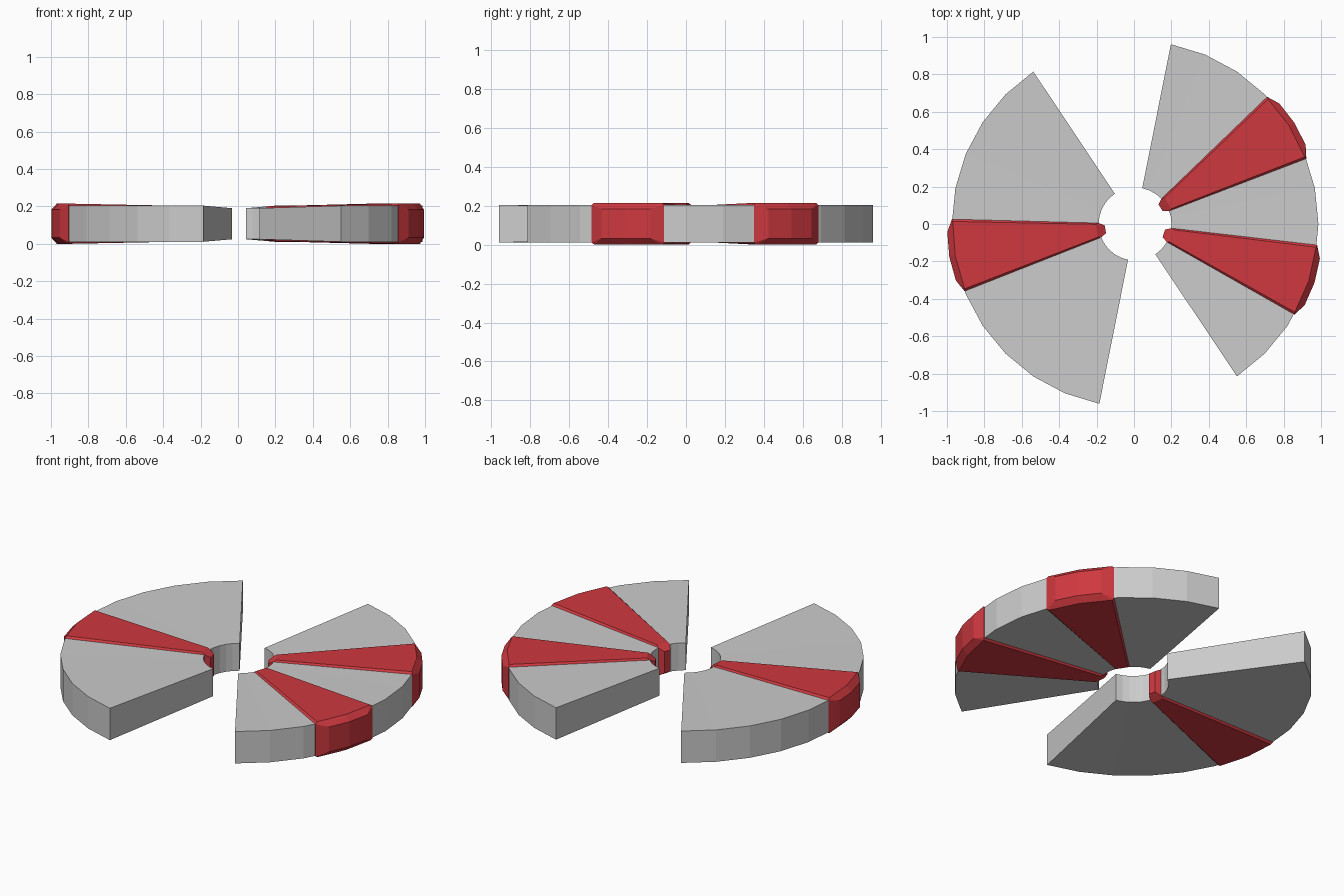
import bpy, bmesh
from math import cos, sin, radians

if "Cube" in bpy.data.objects:
    bpy.data.objects.remove(bpy.data.objects["Cube"])

CX, MID = 0.006, 0.1075      # ring centre in x, mid height
R_IN, R_OUT = 0.195, 0.98    # ring radii
H_IN, H_OUT = 0.083, 0.0965  # half thickness, thinner towards the hub

red = bpy.data.materials.new("red")
red.diffuse_color = (0.62, 0.04, 0.05, 1)
red.use_nodes = True
red.node_tree.nodes["Principled BSDF"].inputs["Base Color"].default_value = red.diffuse_color


def point(r, deg, h):
    a = radians(deg)
    return (CX + r * cos(a), r * sin(a), MID + h)


def finish(bm, name, mat=None):
    bmesh.ops.recalc_face_normals(bm, faces=bm.faces)
    me = bpy.data.meshes.new(name)
    bm.to_mesh(me)
    bm.free()
    ob = bpy.data.objects.new(name, me)
    bpy.context.collection.objects.link(ob)
    if mat:
        me.materials.append(mat)
    return ob


def ring_sector(name, start, steps=12, step=11.25):
    bm = bmesh.new()
    rings = []
    for i in range(steps + 1):
        a = start + i * step
        rings.append([bm.verts.new(point(r, a, h)) for r, h in
                      ((R_IN, -H_IN), (R_OUT, -H_OUT), (R_OUT, H_OUT), (R_IN, H_IN))])
    for p, q in zip(rings, rings[1:]):
        for k in range(4):
            n = (k + 1) % 4
            bm.faces.new((p[k], p[n], q[n], q[k]))
    bm.faces.new(rings[0])
    bm.faces.new(rings[-1])
    return finish(bm, name)


def raised_wedge(name, mid):
    bm = bmesh.new()

    def add(r, off, h):
        for s in (-1, 1):
            for t in ((-1, 1) if off else (1,)):
                bm.verts.new(point(r, mid + t * off, s * h))

    # base outline
    add(R_IN, 11.5, H_IN)
    add(R_OUT, 11.5, H_OUT)
    # raised top and bottom panels
    add(R_IN + 0.015, 9.5, H_IN + 0.0105)
    add(R_OUT - 0.005, 10.8, 0.1075)
    add(R_OUT - 0.003, 0, 0.1075)
    # bulged outer and inner ends
    add(1.005, 7.5, 0.075)
    add(1.009, 0, 0.075)
    add(0.163, 7.5, 0.065)
    res = bmesh.ops.convex_hull(bm, input=bm.verts)
    bmesh.ops.delete(bm, geom=[v for v in bm.verts if not v.link_faces], context='VERTS')
    bmesh.ops.dissolve_limit(bm, angle_limit=radians(1.0), verts=bm.verts, edges=bm.edges)
    return finish(bm, name, red)


# two grey halves of the broken ring
ring_sector("right_sector", -56.25)
ring_sector("left_sector", 123.75)

# three red raised wedges
for label, angle in (("back_right", 32.4), ("front_right", -18.1), ("left", 190.0)):
    raised_wedge(label + "_wedge", angle)
